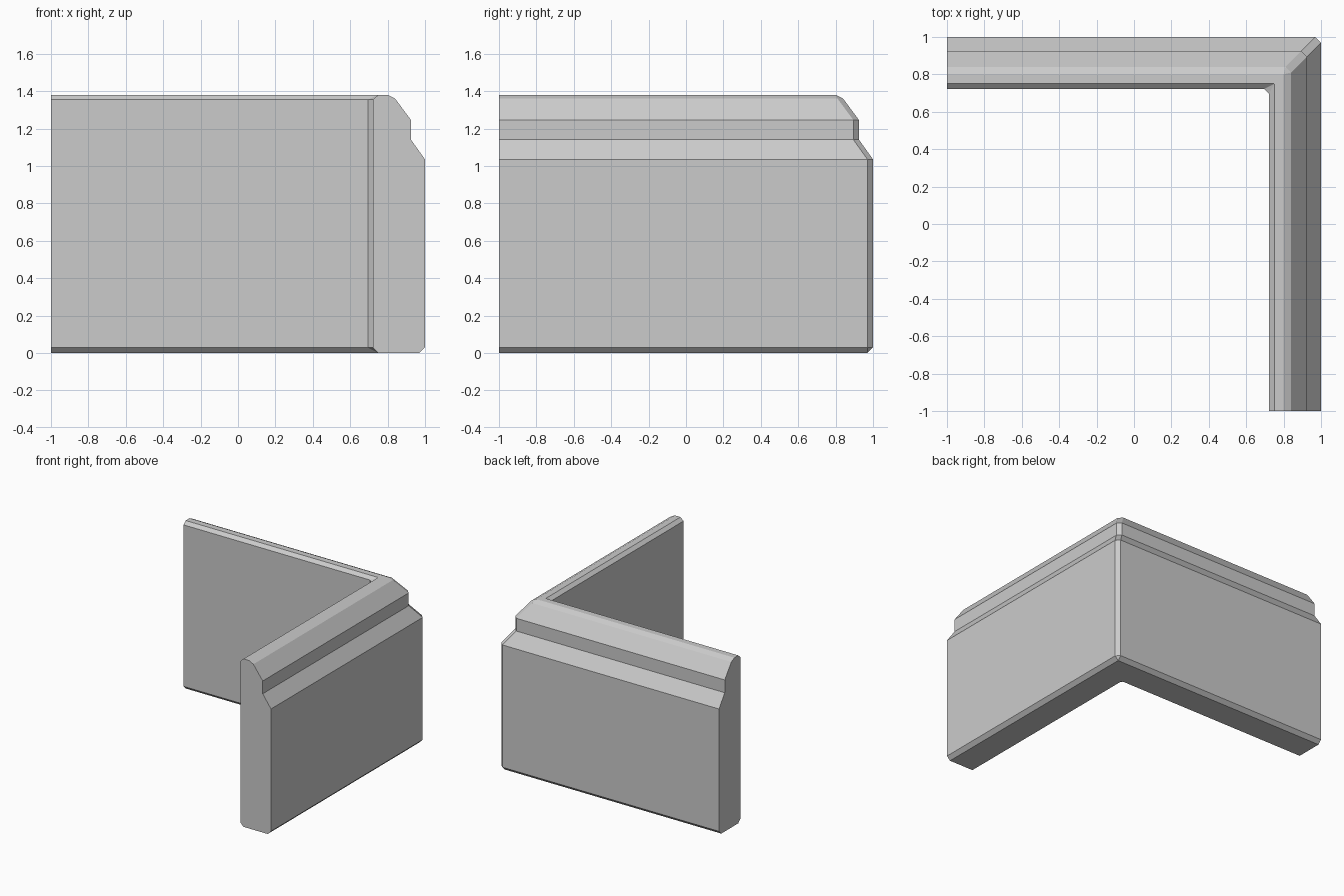
import bpy
import bmesh

if "Cube" in bpy.data.objects:
    bpy.data.objects.remove(bpy.data.objects["Cube"])

# Wall cross-section: offset from centre, height, corner chamfer width
PROFILE = [
    (0.75, 0.0, 0.0), (0.97, 0.0, 0.0),
    (1.0, 0.03, 0.03), (1.0, 1.035, 0.03),
    (0.925, 1.14, 0.03), (0.925, 1.245, 0.03),
    (0.84, 1.36, 0.03), (0.80, 1.38, 0.0),
    (0.75, 1.38, 0.0), (0.722, 1.355, 0.026), (0.722, 0.028, 0.026),
]

bm = bmesh.new()


def ring(place):
    return [bm.verts.new(place(*p)) for p in PROFILE]


# Sweep the profile along the back arm, round the mitred corner, down the side arm
rings = [
    ring(lambda d, z, c: (-1, d, z)),
    ring(lambda d, z, c: (d - c, d, z)),
    ring(lambda d, z, c: (d, d - c, z)),
    ring(lambda d, z, c: (d, -1, z)),
]
n = len(PROFILE)
for a, b in zip(rings, rings[1:]):
    for i in range(n):
        j = (i + 1) % n
        bm.faces.new((a[i], a[j], b[j], b[i]))

# Flat ends
bm.faces.new(rings[0])
bm.faces.new(rings[-1])

# Close the sharp corners at top and bottom
bmesh.ops.remove_doubles(bm, verts=bm.verts[:], dist=0.0005)
bmesh.ops.recalc_face_normals(bm, faces=bm.faces[:])

mesh = bpy.data.meshes.new("corner_wall")
bm.to_mesh(mesh)
bm.free()
wall = bpy.data.objects.new("corner_wall", mesh)
bpy.context.collection.objects.link(wall)
